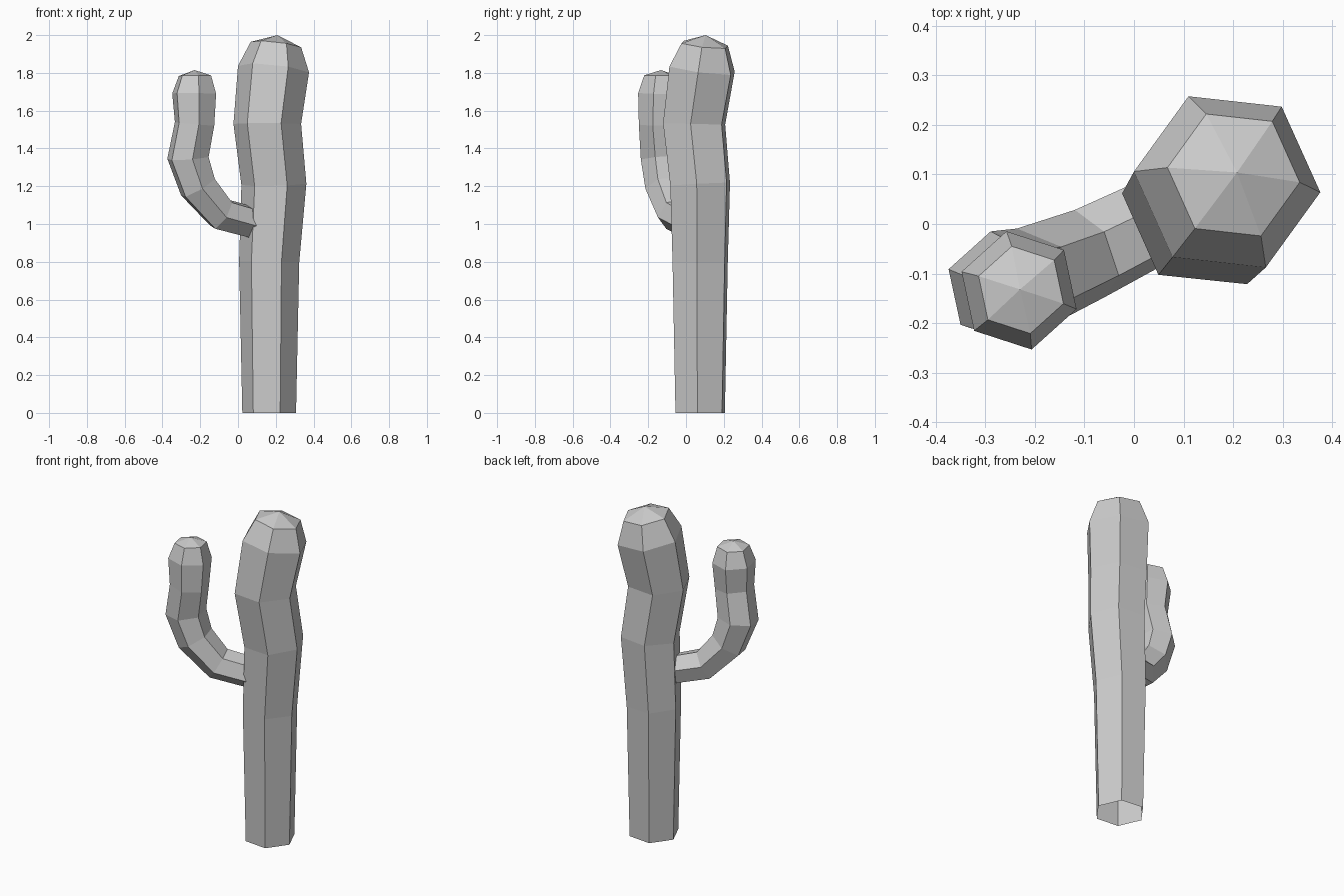
import bpy, bmesh
from math import cos, sin, tau, radians
from mathutils import Vector

if "Cube" in bpy.data.objects:
    bpy.data.objects.remove(bpy.data.objects["Cube"])


def cactus_limb(name, rings, tip, start_deg):
    """Six-sided tube through (x, y, z, radius) rings, closed by a pointed cap."""
    bm = bmesh.new()
    centres = [Vector(r[:3]) for r in rings]
    n = len(rings)
    loops = []
    for i, (c, ring) in enumerate(zip(centres, rings)):
        # each ring lies in the plane bisecting its neighbouring segments
        into = (c - centres[i - 1]).normalized() if i else Vector()
        out = ((centres[i + 1] if i < n - 1 else Vector(tip)) - c).normalized()
        tilt = Vector((0, 0, 1)).rotation_difference(into + out)
        loop = []
        for k in range(6):
            a = radians(start_deg) + tau * k / 6
            loop.append(bm.verts.new(c + tilt @ (ring[3] * Vector((cos(a), sin(a), 0)))))
        loops.append(loop)
    for lo, hi in zip(loops, loops[1:]):
        for k in range(6):
            j = (k + 1) % 6
            bm.faces.new((lo[k], lo[j], hi[j], hi[k]))
    apex = bm.verts.new(tip)
    for k in range(6):
        bm.faces.new((loops[-1][k], loops[-1][(k + 1) % 6], apex))
    mesh = bpy.data.meshes.new(name)
    bm.to_mesh(mesh)
    bm.free()
    obj = bpy.data.objects.new(name, mesh)
    bpy.context.collection.objects.link(obj)
    return obj


# Main trunk, open at the base
cactus_limb("trunk", [
    (0.165, 0.075, 0.00, 0.143),
    (0.165, 0.075, 0.80, 0.160),
    (0.190, 0.075, 1.21, 0.173),
    (0.155, 0.043, 1.53, 0.180),
    (0.188, 0.085, 1.82, 0.190),
    (0.201, 0.099, 1.95, 0.135),
], (0.208, 0.104, 2.0), -6)

# Side arm, starting inside the trunk and curving upward
cactus_limb("side_arm", [
    (0.070, 0.020, 1.010, 0.088),
    (-0.090, -0.060, 1.053, 0.095),
    (-0.212, -0.112, 1.195, 0.106),
    (-0.265, -0.127, 1.350, 0.115),
    (-0.230, -0.142, 1.530, 0.110),
    (-0.232, -0.134, 1.690, 0.122),
    (-0.228, -0.133, 1.785, 0.090),
], (-0.230, -0.132, 1.815), -18)
